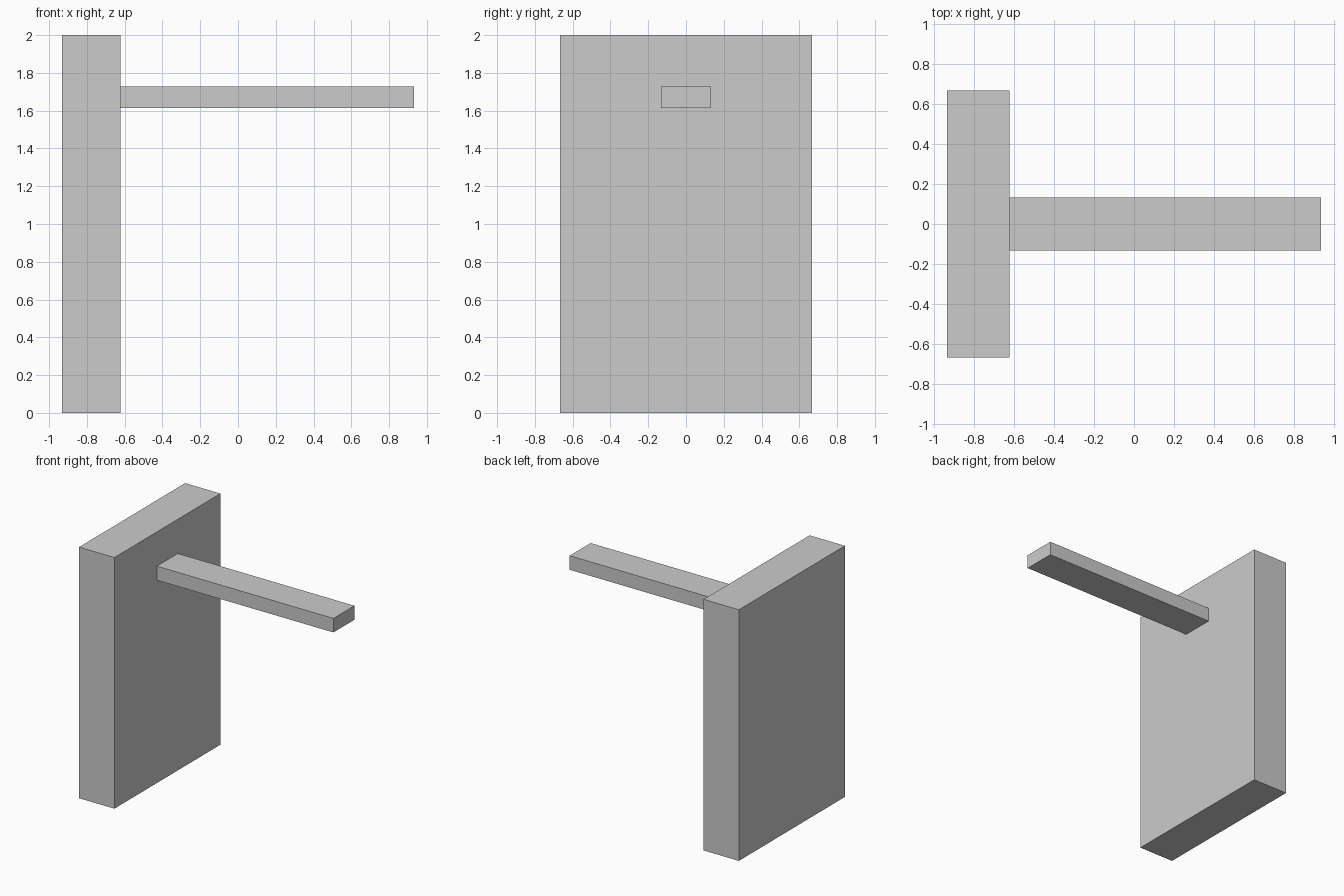
import bpy

if "Cube" in bpy.data.objects:
    bpy.data.objects.remove(bpy.data.objects["Cube"])

def box(name, lo, hi):
    """Axis-aligned box between two corners."""
    bpy.ops.mesh.primitive_cube_add(size=1, location=[(a + b) / 2 for a, b in zip(lo, hi)])
    obj = bpy.context.object
    obj.name = name
    obj.scale = [b - a for a, b in zip(lo, hi)]
    bpy.ops.object.transform_apply(location=False, rotation=False, scale=True)
    return obj

# Upright slab
box("upright_slab", (-0.933, -0.667, 0), (-0.622, 0.667, 2))

# Horizontal arm butting against the slab's right face
box("horizontal_arm", (-0.622, -0.132, 1.615), (0.933, 0.132, 1.727))
